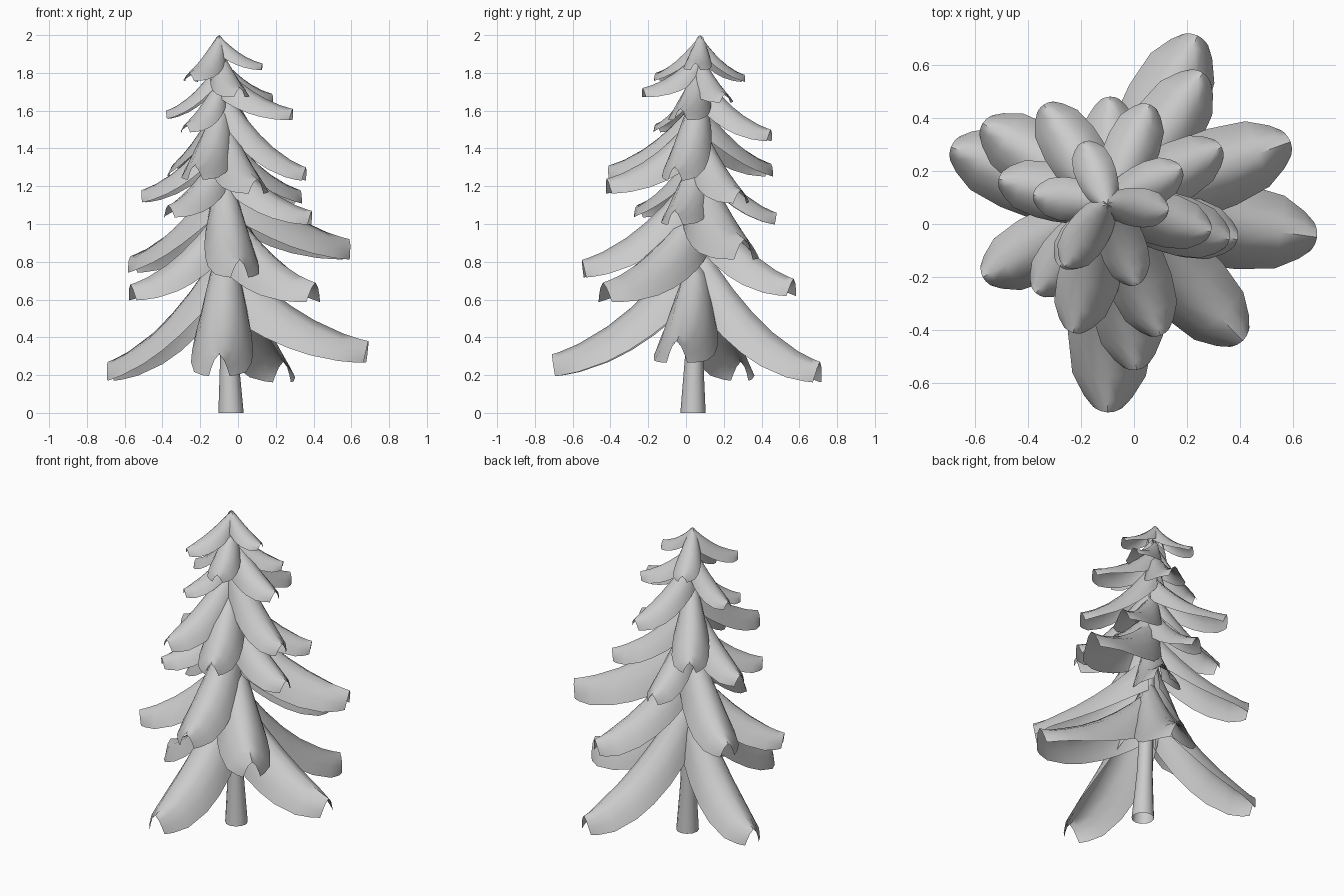
import bpy
import bmesh
import math
from mathutils import Vector

if "Cube" in bpy.data.objects:
    bpy.data.objects.remove(bpy.data.objects["Cube"], do_unlink=True)

grey = bpy.data.materials.new("plain grey")
grey.use_nodes = True
GREY = (0.6, 0.6, 0.6, 1)
grey.diffuse_color = GREY
grey.node_tree.nodes["Principled BSDF"].inputs["Base Color"].default_value = GREY

FOOT = Vector((-0.037, 0.037, 0))
PEAK = Vector((-0.1, 0.075, 2))


def axis_at(z):
    """Point on the leaning trunk axis."""
    return FOOT.lerp(PEAK, z / 2)


def finish(name, bm, angle):
    bmesh.ops.recalc_face_normals(bm, faces=bm.faces)
    mesh = bpy.data.meshes.new(name)
    bm.to_mesh(mesh)
    bm.free()
    mesh.materials.append(grey)
    obj = bpy.data.objects.new(name, mesh)
    bpy.context.collection.objects.link(obj)
    bpy.ops.object.select_all(action="DESELECT")
    obj.select_set(True)
    bpy.context.view_layer.objects.active = obj
    bpy.ops.object.shade_smooth_by_angle(angle=math.radians(angle))


# Trunk: open tapered rings along the leaning axis
def build_trunk():
    bm = bmesh.new()
    rings = []
    for z, r in ((0, 0.067), (0.3, 0.048), (1.0, 0.035), (1.99, 0.003)):
        c = axis_at(z)
        turns = [math.tau * i / 12 for i in range(12)]
        rings.append([bm.verts.new(c + Vector((r * math.cos(a), r * math.sin(a), 0)))
                      for a in turns])
    for low, high in zip(rings, rings[1:]):
        for i in range(12):
            j = (i + 1) % 12
            bm.faces.new((low[i], low[j], high[j], high[i]))
    finish("trunk", bm, 40)


# Outline of a bough: distance along it, share of its full half width
OUTLINE = ((0, 0.5), (0.07, 0.66), (0.16, 0.8), (0.3, 0.93), (0.46, 1), (0.62, 1),
           (0.82, 0.86), (0.94, 0.56), (1, 0.34))
ACROSS = (-1, -0.92, -0.75, -0.45, 0, 0.45, 0.75, 0.92, 1)


# Bough: drooping sheet whose sides hang like a skirt, deepest at the trunk
def build_bough(name, base_z, x, y, tip_z):
    start = axis_at(base_z)
    reach = Vector((x - start.x, y - start.y, 0))
    length = reach.length
    side = Vector((-reach.y, reach.x, 0)).normalized()
    half = 0.035 + 0.165 * length
    bm = bmesh.new()
    rows = []
    for s, w in OUTLINE:
        z = base_z - (base_z - tip_z) * (1.65 * s - 0.65 * s * s)
        depth = length * (0.44 - 0.36 * s + 0.07 * s * s)
        row = []
        for v in ACROSS:
            p = start + reach * (s - 0.025 * s ** 6 * v * v) + side * half * w * v
            p.z = z - depth * abs(v) ** (2.6 - 0.9 * s)
            row.append(bm.verts.new(p))
        rows.append(row)
    for a, b in zip(rows, rows[1:]):
        for i in range(len(ACROSS) - 1):
            bm.faces.new((a[i], b[i], b[i + 1], a[i + 1]))
    finish(name, bm, 60)


# Tiers from the bottom up: each bough is base height, tip x, tip y, tip height
TIERS = (
    ((0.87, 0.69, -0.05, 0.38), (0.95, 0.24, 0.71, 0.27),
     (0.93, -0.69, 0.29, 0.27), (0.95, -0.10, -0.71, 0.31)),
    ((1.14, 0.41, -0.44, 0.69), (1.12, -0.57, -0.20, 0.68), (1.22, 0.26, 0.57, 0.71)),
    ((1.36, 0.59, 0.31, 0.92), (1.32, 0.01, -0.55, 0.81), (1.3, -0.57, 0.38, 0.83)),
    ((1.42, 0.39, -0.06, 1.07), (1.42, -0.37, -0.26, 1.10), (1.45, -0.09, 0.48, 1.06)),
    ((1.56, -0.51, 0.17, 1.18), (1.54, 0.33, 0.29, 1.18), (1.6, 0.10, -0.42, 1.24)),
    ((1.76, 0.36, -0.06, 1.30), (1.68, -0.23, -0.41, 1.31), (1.66, -0.34, 0.45, 1.32)),
    ((1.82, 0.06, 0.45, 1.50), (1.78, -0.28, -0.16, 1.53), (1.85, 0.29, -0.03, 1.61)),
    ((1.87, -0.38, 0.11, 1.60), (1.89, 0.18, 0.21, 1.69), (1.92, 0.01, -0.23, 1.72)),
    ((2.0, 0.13, 0.05, 1.85), (2.0, -0.19, 0.31, 1.79), (2.0, -0.26, -0.16, 1.80)),
)

build_trunk()
for t, tier in enumerate(TIERS, 1):
    for b, bough in enumerate(tier, 1):
        build_bough(f"bough_tier{t}_{b}", *bough)
